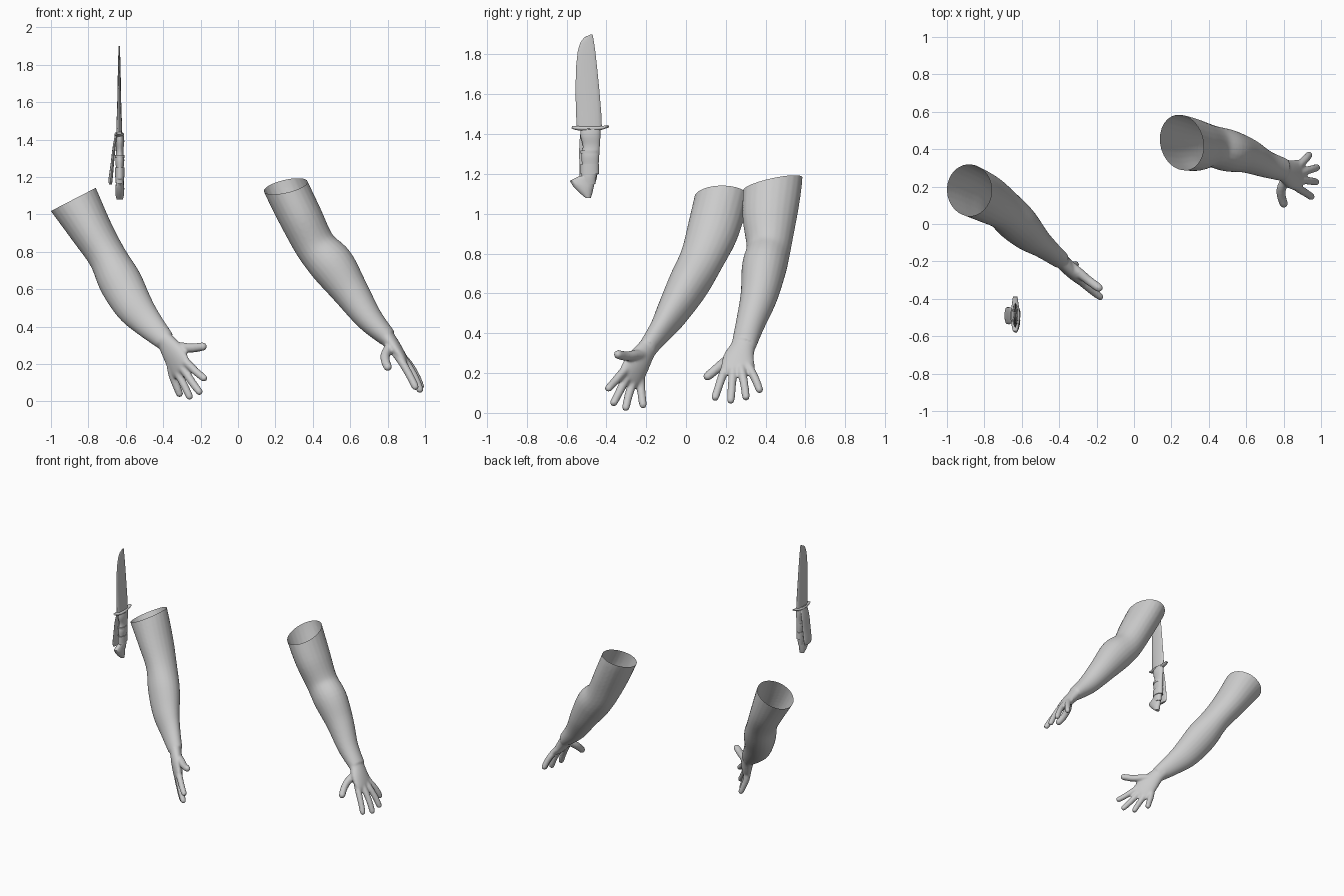
import bpy, bmesh, math
from mathutils import Vector

cube = bpy.data.objects.get("Cube")
if cube:
    bpy.data.objects.remove(cube)

grey = bpy.data.materials.new("plain grey")
grey.use_nodes = True
GREY = (0.6, 0.6, 0.6, 1)
grey.diffuse_color = GREY
grey.node_tree.nodes["Principled BSDF"].inputs["Base Color"].default_value = GREY

X, Y, Z = Vector((1, 0, 0)), Vector((0, 1, 0)), Vector((0, 0, 1))


def spline(stations, steps):
    """Catmull-Rom through stations of (x, y, z, radius_u, radius_v)."""
    if steps == 1:
        return [Vector(s) for s in stations]
    p = [Vector(s) for s in stations]
    p = [2 * p[0] - p[1]] + p + [2 * p[-1] - p[-2]]
    out = []
    for i in range(1, len(p) - 2):
        a, b, c, d = p[i - 1:i + 3]
        for k in range(steps):
            t = k / steps
            out.append(0.5 * (2 * b + (c - a) * t + (2 * a - 5 * b + 4 * c - d) * t ** 2
                              + (3 * b - a - 3 * c + d) * t ** 3))
    return out + [p[-2]]


def loft(bm, stations, hint=Y, axis=None, sides=24, steps=6):
    """Closed tube of elliptical rings; radius_v runs along the hint direction."""
    pts = spline(stations, steps)
    rings = []
    for i, s in enumerate(pts):
        a, b = pts[max(i - 1, 0)], pts[min(i + 1, len(pts) - 1)]
        t = axis or Vector(b[:3]) - Vector(a[:3])
        u = Vector(hint).cross(t).normalized()
        v = t.cross(u).normalized()
        ring = []
        for k in range(sides):
            ang = math.tau * k / sides
            ring.append(bm.verts.new(Vector(s[:3]) + u * s[3] * math.cos(ang)
                                     + v * s[4] * math.sin(ang)))
        rings.append(ring)
    for r, q in zip(rings, rings[1:]):
        for k in range(sides):
            bm.faces.new((r[k], r[(k + 1) % sides], q[(k + 1) % sides], q[k]))
    bm.faces.new(rings[0][::-1])
    bm.faces.new(rings[-1])


def digit(bm, points, radius):
    """Finger with a rounded tip."""
    pts = [Vector(p) for p in points]
    end = (pts[-1] - pts[-2]).normalized()
    n = len(pts) - 1
    st = [(*p, radius * (1 - 0.18 * i / n), radius * (1 - 0.18 * i / n)) for i, p in enumerate(pts)]
    st.append((*(pts[-1] + end * radius * 0.6), radius * 0.6, radius * 0.6))
    st.append((*(pts[-1] + end * radius * 0.85), radius * 0.2, radius * 0.2))
    hint = X if abs(end.x) < 0.6 else Z
    loft(bm, st, hint=hint, sides=12, steps=4)


def make_object(name, bm):
    bmesh.ops.recalc_face_normals(bm, faces=bm.faces)
    me = bpy.data.meshes.new(name)
    bm.to_mesh(me)
    bm.free()
    me.materials.append(grey)
    ob = bpy.data.objects.new(name, me)
    bpy.context.collection.objects.link(ob)
    return ob


def shade(ob, angle):
    bpy.ops.object.select_all(action="DESELECT")
    ob.select_set(True)
    bpy.context.view_layer.objects.active = ob
    bpy.ops.object.shade_smooth_by_angle(angle=math.radians(angle))


def make_arm(name, arm, palm, lateral, fingers, thumb, rim, normal):
    bm = bmesh.new()
    loft(bm, arm)
    loft(bm, palm, hint=Vector(lateral).normalized())
    for f in fingers:
        digit(bm, f, 0.024)
    digit(bm, thumb, 0.028)
    ob = make_object(name, bm)
    # fuse the parts into one skin
    rm = ob.modifiers.new("fuse", "REMESH")
    rm.mode, rm.voxel_size = "VOXEL", 0.007
    sm = ob.modifiers.new("soften", "SMOOTH")
    sm.factor, sm.iterations = 0.5, 7
    dg = bpy.context.evaluated_depsgraph_get()
    me = bpy.data.meshes.new_from_object(ob.evaluated_get(dg))
    ob.modifiers.clear()
    # open cut at the upper arm
    bm = bmesh.new()
    bm.from_mesh(me)
    bmesh.ops.bisect_plane(bm, geom=bm.verts[:] + bm.edges[:] + bm.faces[:], dist=1e-5,
                           plane_co=rim, plane_no=normal, clear_outer=True)
    bm.to_mesh(me)
    bm.free()
    ob.data = me
    me.materials.clear()
    me.materials.append(grey)
    shade(ob, 60)


# arm on the right side, thumb up
make_arm(
    "right_arm",
    [(-.935, .20, 1.17, .138, .138), (-.88, .18, 1.08, .135, .136), (-.785, .135, .915, .114, .13),
     (-.70, .08, .775, .102, .112), (-.63, .01, .64, .115, .103), (-.557, -.065, .51, .103, .082),
     (-.48, -.125, .417, .08, .06), (-.39, -.195, .325, .055, .045)],
    [(-.42, -.17, .35, .045, .05), (-.385, -.2, .315, .04, .055), (-.34, -.245, .245, .038, .075),
     (-.308, -.28, .18, .027, .078), (-.295, -.295, .155, .015, .06)],
    (.085, -.095, .05),
    [[(-.30, -.29, .23), (-.262, -.325, .195), (-.22, -.36, .155), (-.183, -.388, .125)],
     [(-.32, -.275, .21), (-.28, -.31, .155), (-.24, -.34, .095), (-.208, -.362, .053)],
     [(-.34, -.25, .20), (-.315, -.272, .14), (-.285, -.29, .08), (-.26, -.302, .028)],
     [(-.36, -.23, .20), (-.35, -.227, .14), (-.33, -.222, .085), (-.313, -.216, .042)]],
    [(-.36, -.21, .29), (-.30, -.255, .29), (-.245, -.30, .285), (-.19, -.34, .293)],
    (-.88, .18, 1.08), (-.46, 0, .89))

# arm on the left side, back of the hand up
make_arm(
    "left_arm",
    [(.21, .44, 1.26, .118, .148), (.255, .435, 1.15, .118, .147), (.335, .42, .985, .116, .137),
     (.415, .415, .83, .11, .112), (.505, .392, .727, .12, .112), (.60, .367, .59, .098, .094),
     (.70, .322, .445, .073, .073), (.80, .29, .34, .05, .062)],
    [(.77, .30, .375, .045, .058), (.805, .285, .33, .042, .062), (.845, .265, .275, .036, .078),
     (.88, .26, .225, .027, .084), (.892, .26, .205, .015, .065)],
    Y,
    [[(.85, .215, .25), (.88, .19, .205), (.92, .165, .135), (.947, .147, .08)],
     [(.86, .24, .25), (.90, .235, .205), (.945, .23, .13), (.972, .225, .065)],
     [(.86, .275, .25), (.905, .28, .21), (.95, .293, .14), (.976, .301, .082)],
     [(.855, .30, .26), (.89, .322, .22), (.92, .35, .165), (.935, .368, .118)]],
    [(.82, .25, .30), (.79, .195, .255), (.788, .15, .218), (.80, .11, .185)],
    (.255, .435, 1.15), (-.25, -.24, 1))


def knife_part(name, stations, angle=40, **kw):
    bm = bmesh.new()
    loft(bm, stations, **kw)
    shade(make_object(name, bm), angle)


def upright(x, rows):
    """Rows of (y_low, y_high, z, half_thickness) as loft stations."""
    return [(x, (a + b) / 2, z, h, (b - a) / 2) for a, b, z, h in rows]


# blade with a rounded clip tip
knife_part("knife_blade", upright(-.635, [
    (-.548, -.422, 1.42, .016), (-.552, -.425, 1.5, .014), (-.555, -.435, 1.62, .010),
    (-.552, -.447, 1.74, .008), (-.543, -.456, 1.82, .006), (-.53, -.462, 1.86, .005),
    (-.512, -.466, 1.885, .004), (-.48, -.469, 1.9, .003)]), axis=Z, sides=16, steps=1)

# guard with upturned ends
knife_part("knife_guard", [
    (-.635, -.573, 1.435, .006, .012), (-.635, -.55, 1.43, .010, .018),
    (-.635, -.49, 1.428, .014, .026), (-.635, -.43, 1.43, .010, .018),
    (-.635, -.388, 1.44, .006, .012)], hint=X, sides=16, steps=4)

# grip with shallow swells
knife_part("knife_grip", upright(-.632, [
    (-.53, -.43, 1.43, .020), (-.53, -.43, 1.39, .024), (-.518, -.433, 1.34, .019),
    (-.525, -.436, 1.29, .024), (-.522, -.44, 1.24, .020), (-.525, -.45, 1.19, .023),
    (-.53, -.455, 1.15, .02)]), axis=Z, sides=20, steps=4)

for name, z, half in (("upper_collar", 1.31, .008), ("lower_collar", 1.225, .025)):
    knife_part(name, upright(-.632, [(-.53, -.437, z - half, .026), (-.53, -.437, z + half, .026)]),
               axis=Z, sides=20, steps=1)

# hooked pommel
knife_part("knife_pommel", upright(-.632, [
    (-.535, -.455, 1.19, .019), (-.583, -.457, 1.165, .021), (-.568, -.462, 1.14, .024),
    (-.535, -.47, 1.105, .023), (-.505, -.478, 1.08, .017)]), axis=Z, sides=16, steps=1)

# strap hanging beside the grip
knife_part("knife_strap", [
    (-.648, -.49, 1.44, .007, .035), (-.662, -.49, 1.36, .008, .045), (-.672, -.49, 1.27, .009, .046),
    (-.681, -.49, 1.19, .011, .044), (-.682, -.49, 1.16, .008, .036)], sides=16, steps=4)
